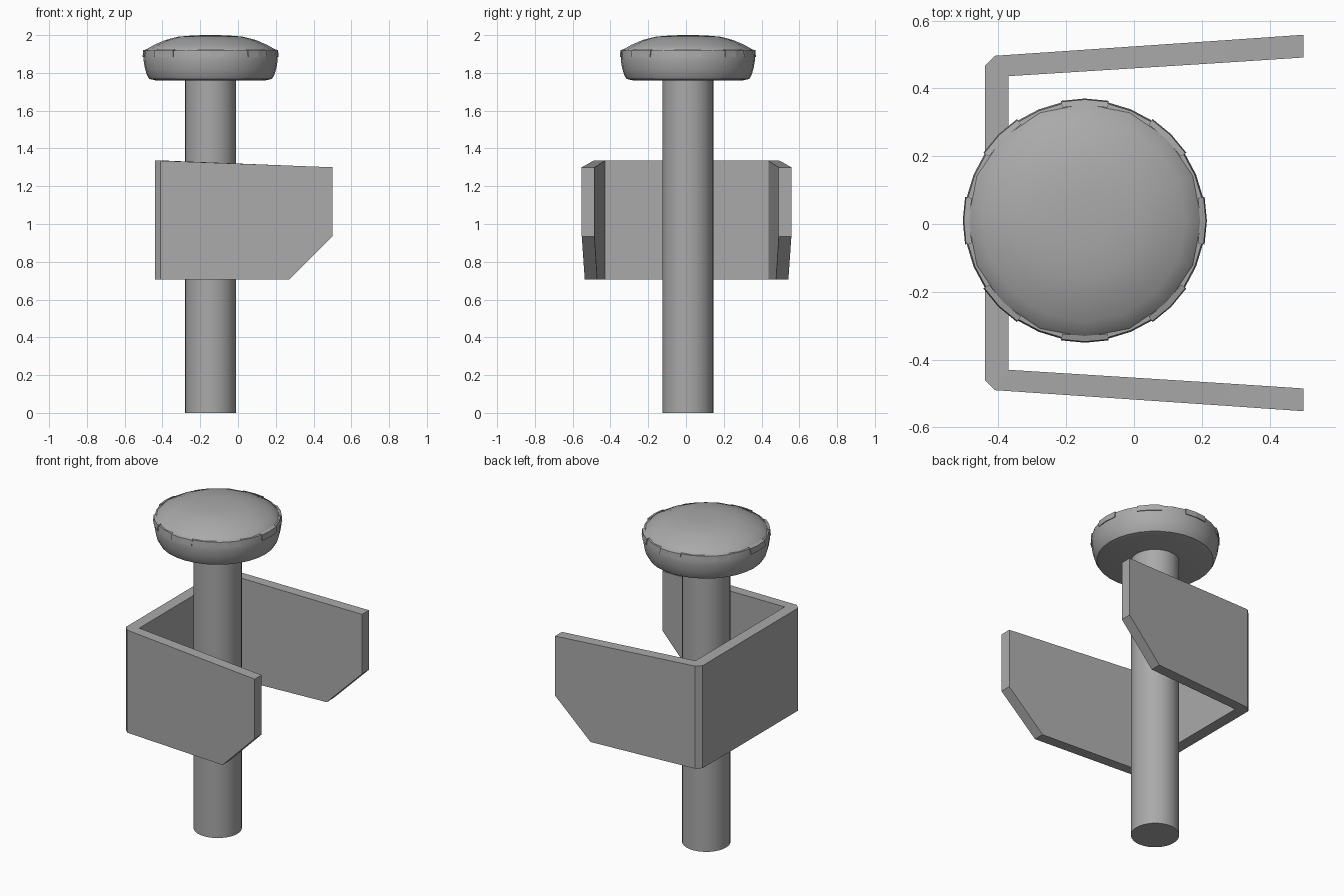
import bpy, bmesh, math

old = bpy.data.objects.get("Cube")
if old:
    bpy.data.objects.remove(old, do_unlink=True)

CX, CY = -0.145, 0.01          # axis of the post and seat

grey = bpy.data.materials.new("plain_grey")
grey.use_nodes = True
colour = (0.4, 0.4, 0.4, 1)
grey.diffuse_color = colour
grey.node_tree.nodes["Principled BSDF"].inputs["Base Color"].default_value = colour


def finish(name, bm, smooth=None):
    bmesh.ops.remove_doubles(bm, verts=bm.verts, dist=1e-5)
    bmesh.ops.recalc_face_normals(bm, faces=bm.faces)
    mesh = bpy.data.meshes.new(name)
    bm.to_mesh(mesh)
    bm.free()
    mesh.materials.append(grey)
    ob = bpy.data.objects.new(name, mesh)
    bpy.context.collection.objects.link(ob)
    if smooth:
        bpy.ops.object.select_all(action='DESELECT')
        ob.select_set(True)
        bpy.context.view_layer.objects.active = ob
        bpy.ops.object.shade_smooth_by_angle(angle=math.radians(smooth))
    return ob


def polar(r, z, angle):
    return (CX + r * math.cos(angle), CY + r * math.sin(angle), z)


def lathe(name, profile, sides, smooth):
    bm = bmesh.new()
    verts = [bm.verts.new(polar(r, z, 0)) for r, z in profile]
    edges = [bm.edges.new(pair) for pair in zip(verts, verts[1:])]
    bmesh.ops.spin(bm, geom=verts + edges, cent=(CX, CY, 0), axis=(0, 0, 1),
                   angle=math.tau, steps=sides, use_duplicate=False)
    return finish(name, bm, smooth)


# Post, seat cushion and domed seat top
lathe("post", [(0, 0), (0.135, 0), (0.135, 1.78), (0, 1.78)], 32, 35)
lathe("seat_cushion", [(0, 1.76), (0.29, 1.76), (0.325, 1.768), (0.338, 1.79),
                       (0.348, 1.825), (0.354, 1.86), (0.355, 1.885),
                       (0.351, 1.918), (0.33, 1.92)], 32, 40)
lathe("seat_top", [(0.347, 1.915), (0.34, 1.925), (0.30, 1.948), (0.24, 1.974),
                   (0.17, 1.992), (0.08, 1.999), (0, 2.0)], 16, 40)

# Square tabs of the top that hang over the cushion rim
bm = bmesh.new()
section = [(0.34, 1.885), (0.36, 1.885), (0.357, 1.92), (0.34, 1.925)]
for i in range(8):
    mid = i * math.tau / 8
    rings = [[bm.verts.new(polar(r, z, mid + k * math.tau / 32)) for r, z in section]
             for k in (-1, 0, 1)]
    for a, b in zip(rings, rings[1:]):
        for j in range(4):
            n = (j + 1) % 4
            bm.faces.new((a[j], a[n], b[n], b[j]))
    bm.faces.new(rings[0])
    bm.faces.new(rings[-1])
finish("seat_rim_tabs", bm)


# U-shaped bracket: outer and inner points walked around the U
def bottom(x):
    return 0.705 + max(0, x - 0.27)


def top(x):
    return 1.335 - 0.038 * max(0, x + 0.41)


half = [((0.5, 0.555), (0.5, 0.488)), ((0.27, 0.539), (0.27, 0.473)),
        ((-0.41, 0.493), (-0.37, 0.433)), ((-0.44, 0.463), (-0.37, 0.433))]
stations = half + [tuple((x, -y) for x, y in pair) for pair in reversed(half)]
bm = bmesh.new()
columns = []
for outer, inner in stations:
    lo, hi = bottom(outer[0]), top(outer[0])
    spots = [(outer, lo), (outer, hi), (inner, hi), (inner, lo)]
    columns.append([bm.verts.new((p[0], p[1] + 0.003, z)) for p, z in spots])
for a, b in zip(columns, columns[1:]):
    for j in range(4):
        n = (j + 1) % 4
        bm.faces.new((a[j], a[n], b[n], b[j]))
bm.faces.new(columns[0])
bm.faces.new(columns[-1])
finish("bracket", bm)
